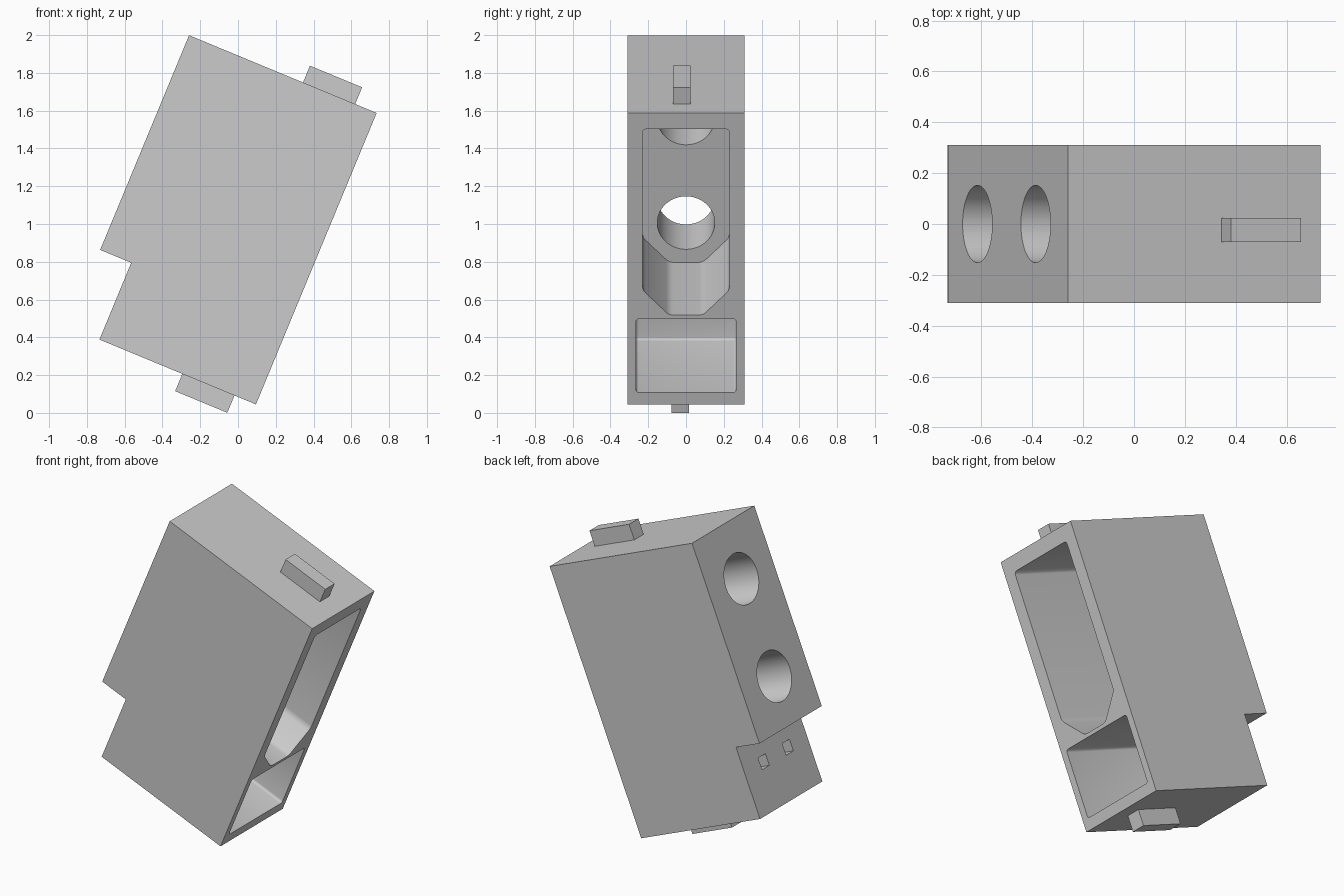
import bpy, bmesh, math
from mathutils import Matrix, Vector

if "Cube" in bpy.data.objects:
    bpy.data.objects.remove(bpy.data.objects["Cube"])

# Local frame: u = depth axis, y = width, v = height; tilted 22.5 degrees about y
TILT = Matrix.Translation((0.095, 0, 0.045)) @ Matrix.Rotation(math.radians(22.5), 4, 'Y')

grey = bpy.data.materials.new("plain grey")
grey.diffuse_color = (0.6, 0.6, 0.6, 1)
grey.use_nodes = True
grey.node_tree.nodes["Principled BSDF"].inputs["Base Color"].default_value = grey.diffuse_color


def prism(name, points, sweep, fillet=0.0, fillet_end=False):
    """Extrude a closed outline of 3D points along sweep, optionally rounding its edges."""
    sweep = Vector(sweep)
    bm = bmesh.new()
    base = bm.faces.new([bm.verts.new(p) for p in points])
    ext = bmesh.ops.extrude_face_region(bm, geom=[base])["geom"]
    far = [g for g in ext if isinstance(g, bmesh.types.BMVert)]
    bmesh.ops.translate(bm, verts=far, vec=sweep)
    bmesh.ops.recalc_face_normals(bm, faces=bm.faces)
    if fillet:
        far = set(far)
        edges = [e for e in bm.edges
                 if (e.verts[0] in far) != (e.verts[1] in far)
                 or (fillet_end and all(v in far for v in e.verts))]
        bmesh.ops.bevel(bm, geom=edges, offset=fillet, segments=3,
                        profile=0.5, affect='EDGES')
    bm.transform(TILT)
    me = bpy.data.meshes.new(name)
    bm.to_mesh(me)
    bm.free()
    me.materials.append(grey)
    ob = bpy.data.objects.new(name, me)
    bpy.context.collection.objects.link(ob)
    return ob


def box(name, u0, u1, y0, y1, v0, v1, **kw):
    outline = [(u0, y0, v0), (u0, y1, v0), (u0, y1, v1), (u0, y0, v1)]
    return prism(name, outline, (u1 - u0, 0, 0), **kw)


# Housing with a step at the lower rear
outline = [(0, 0), (0, 1.67), (-1.075, 1.67), (-1.075, 0.44), (-0.897, 0.44), (-0.897, 0)]
housing = prism("housing", [(u, -0.31, v) for u, v in outline], (0, 0.62, 0))

# Upper pocket with chamfered floor, lower rectangular pocket
pocket = [(0.09, 0.512), (0.23, 0.655), (0.23, 1.578), (-0.23, 1.578), (-0.23, 0.655), (-0.09, 0.512)]
cutters = [
    prism("upper_pocket_cutter", [(0.05, y, v) for y, v in pocket], (-0.78, 0, 0), fillet=0.02),
    box("lower_pocket_cutter", 0.05, -0.73, -0.265, 0.265, 0.068, 0.49,
        fillet=0.015, fillet_end=True),
]

# Two round bores through the rear wall
for i, v in enumerate((0.738, 1.337)):
    ring = [(-1.2, 0.152 * math.cos(a), v + 0.152 * math.sin(a))
            for a in (k * math.tau / 48 for k in range(48))]
    cutters.append(prism(f"bore_cutter_{i}", ring, (0.6, 0, 0)))

# Two small square slots in the stepped rear face
for i, y in enumerate((-0.12, 0.12)):
    cutters.append(box(f"slot_cutter_{i}", -1.0, -0.7, y - 0.036, y + 0.036, 0.245, 0.317))

bpy.context.view_layer.objects.active = housing
for cutter in cutters:
    mod = housing.modifiers.new("cut", 'BOOLEAN')
    mod.operation = 'DIFFERENCE'
    mod.solver = 'EXACT'
    mod.object = cutter
    bpy.ops.object.modifier_apply(modifier=mod.name)
    bpy.data.objects.remove(cutter)

# Locating tabs on the top and bottom
box("top_tab", -0.422, -0.123, -0.07, 0.023, 1.66, 1.766)
box("bottom_tab", -0.422, -0.123, -0.077, 0.017, -0.099, 0.01)

# Smooth bores and fillets, crisp corners
bpy.ops.object.select_all(action='DESELECT')
housing.select_set(True)
bpy.ops.object.shade_smooth_by_angle(angle=math.radians(35))
